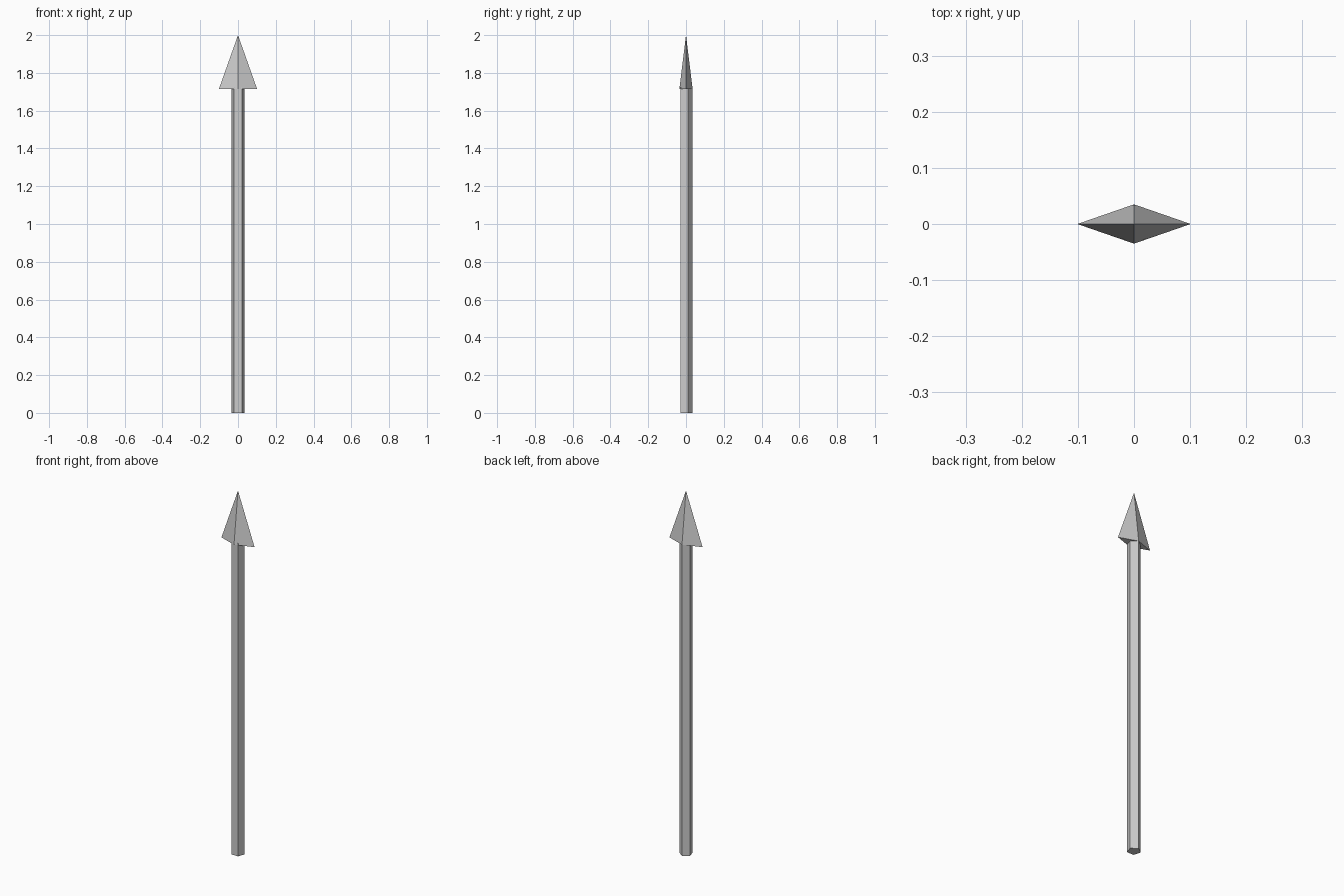
import bpy, math

if "Cube" in bpy.data.objects:
    bpy.data.objects.remove(bpy.data.objects["Cube"])

SHAFT_R = 0.035
HEAD_Z = 1.715
TIP_Z = 2.0


def cone(name, sides, r1, r2, z0, z1, turn):
    """Upright flat-shaded cone or prism between two heights."""
    bpy.ops.mesh.primitive_cone_add(vertices=sides, radius1=r1, radius2=r2,
                                    depth=z1 - z0, location=(0, 0, (z0 + z1) / 2),
                                    rotation=(0, 0, turn))
    ob = bpy.context.object
    ob.name = name
    bpy.ops.object.transform_apply(location=True, rotation=True, scale=True)
    return ob


# Five-sided shaft, one corner pointing to the back, flat side to the front
shaft = cone("shaft", 5, SHAFT_R, SHAFT_R, 0, HEAD_Z + 0.01, 0)
far = max(shaft.data.vertices, key=lambda v: abs(v.co.y))
if far.co.y < 0:
    shaft.rotation_euler.z = math.pi

# Flattened four-sided spear head
head = cone("spear_head", 4, 0.101, 0, HEAD_Z, TIP_Z, 0)
head.scale.y = 0.035 / 0.101
